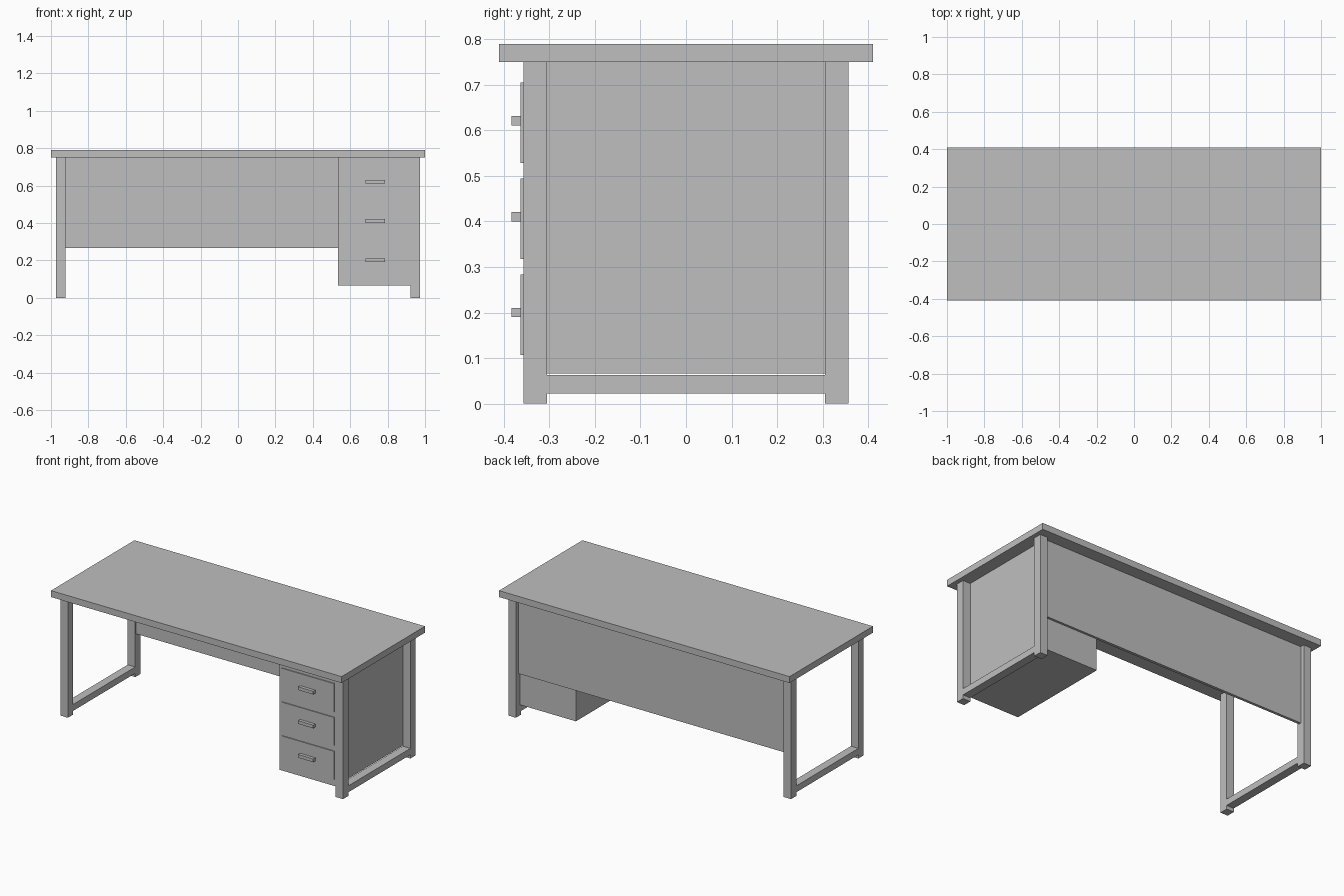
import bpy

cube = bpy.data.objects.get("Cube")
if cube:
    bpy.data.objects.remove(cube, do_unlink=True)

# One plain grey for the whole desk
grey = bpy.data.materials.new("plain_grey")
grey.use_nodes = True
color = (0.52, 0.52, 0.52, 1)
grey.diffuse_color = color
grey.node_tree.nodes["Principled BSDF"].inputs["Base Color"].default_value = color


def box(name, x, y, z):
    """Box spanning the given (low, high) ranges."""
    spans = (x, y, z)
    bpy.ops.mesh.primitive_cube_add(size=1, location=[(a + b) / 2 for a, b in spans])
    ob = bpy.context.object
    ob.name = name
    ob.scale = [b - a for a, b in spans]
    bpy.ops.object.transform_apply(location=False, rotation=False, scale=True)
    ob.data.materials.append(grey)
    return ob


TOP_Z = 0.75
LEG_IN, LEG_OUT = 0.921, 0.973
FRONT, FRONT_IN = -0.357, -0.305

# Tabletop
box("tabletop", (-1, 1), (-0.41, 0.41), (TOP_Z, 0.79))

# Two side frames: a front leg, a back leg and a low stretcher each
for side, s in (("left", 1), ("right", -1)):
    x = tuple(sorted((s * LEG_IN, s * LEG_OUT)))
    box(side + "_front_leg", x, (FRONT, FRONT_IN), (0, TOP_Z))
    box(side + "_back_leg", x, (-FRONT_IN, -FRONT), (0, TOP_Z))
    box(side + "_stretcher", x, (FRONT_IN, -FRONT_IN), (0.023, 0.063))

# Back modesty panel between the legs
box("modesty_panel", (-LEG_IN, LEG_IN), (0.315, 0.332), (0.265, TOP_Z))

# Drawer cabinet with three drawers and bar handles
box("drawer_cabinet", (0.535, LEG_IN), (FRONT, 0.318), (0.066, TOP_Z))
for i in range(3):
    z = 0.107 + i * 0.2105
    box(f"drawer_front_{i + 1}", (0.555, 0.914), (-0.363, FRONT), (z, z + 0.177))
    box(f"drawer_handle_{i + 1}", (0.682, 0.786), (-0.383, -0.363), (z + 0.083, z + 0.103))
